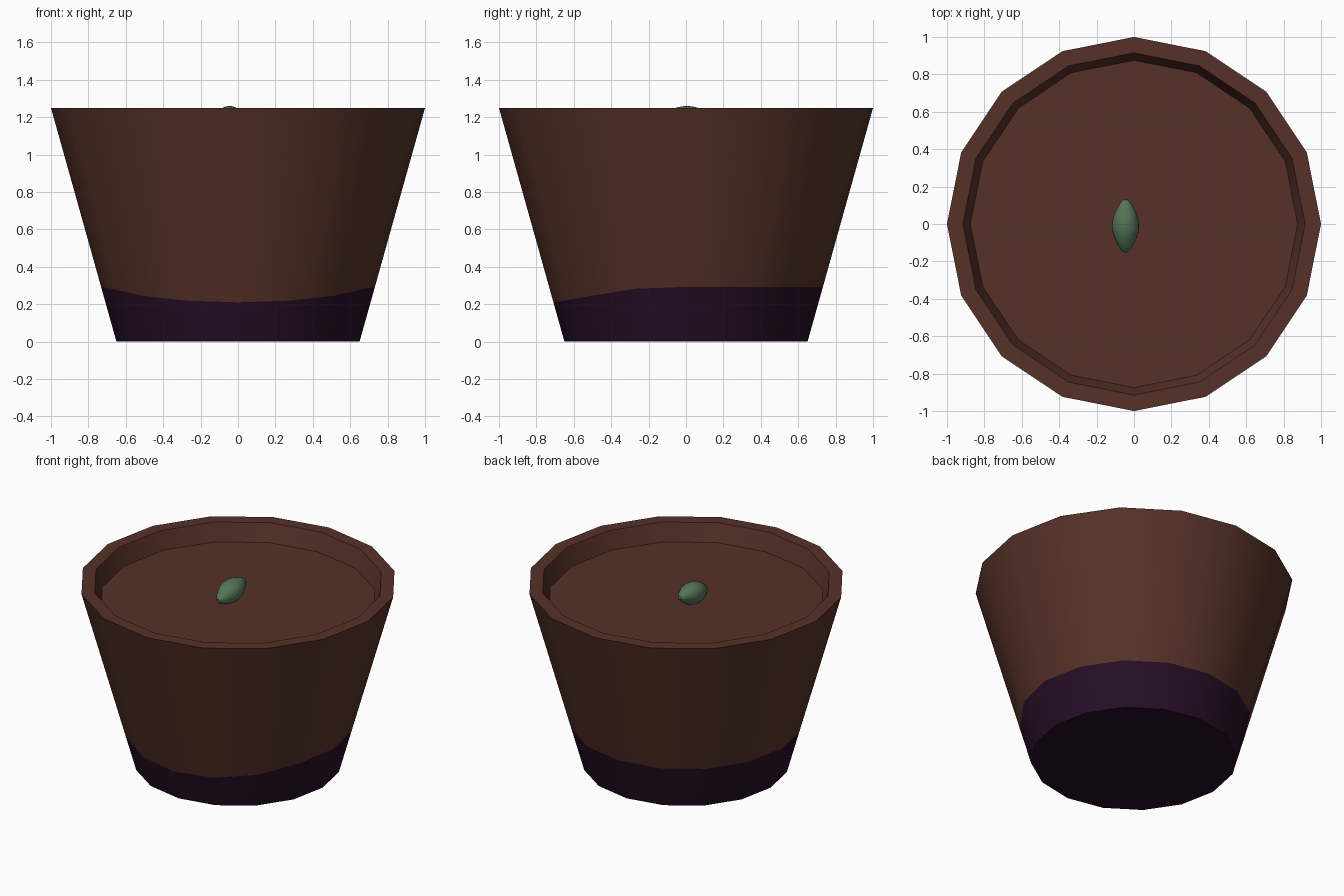
import bpy, math
from mathutils import Vector

if "Cube" in bpy.data.objects:
    bpy.data.objects.remove(bpy.data.objects["Cube"])

SIDES = 16


def material(name, rgb):
    m = bpy.data.materials.new(name)
    m.diffuse_color = (*rgb, 1)
    m.use_nodes = True
    m.node_tree.nodes["Principled BSDF"].inputs["Base Color"].default_value = m.diffuse_color
    return m


brown = material("dark_brown", (0.094, 0.031, 0.021))
purple = material("deep_purple", (0.019, 0.0044, 0.019))
green = material("leaf_green", (0.09, 0.18, 0.095))


def lathe(name, rings, sides, mats, cap_start, cap_end):
    """Join rings, each a function of angle giving a point."""
    verts, faces = [], []
    for ring in rings:
        verts += [ring(2 * math.pi * i / sides) for i in range(sides)]
    for k in range(len(rings) - 1):
        for i in range(sides):
            j = (i + 1) % sides
            faces.append((k * sides + i, k * sides + j,
                          (k + 1) * sides + j, (k + 1) * sides + i))
    if cap_start:
        faces.append(tuple(reversed(range(sides))))
    if cap_end:
        n = (len(rings) - 1) * sides
        faces.append(tuple(range(n, n + sides)))
    me = bpy.data.meshes.new(name)
    me.from_pydata(verts, [], faces)
    for m in mats:
        me.materials.append(m)
    ob = bpy.data.objects.new(name, me)
    bpy.context.collection.objects.link(ob)
    bpy.ops.object.select_all(action='DESELECT')
    ob.select_set(True)
    bpy.context.view_layer.objects.active = ob
    bpy.ops.object.shade_smooth_by_angle(angle=math.radians(35))
    return ob


def circle(r, z):
    return lambda a: (r * math.cos(a), r * math.sin(a), z)


def band_edge(a):
    # top of the purple band: level, dipping toward the front
    z = min(0.293, 0.21 + (0.71 * math.sin(a) + 0.71) * 0.165)
    r = 0.65 + 0.28 * z
    return (r * math.cos(a), r * math.sin(a), z)


SOIL_Z = 1.13

# Pot: tapered wall, purple base band, rim and inner wall
pot = lathe("pot", [circle(0.65, 0), band_edge, circle(1.0, 1.25),
                    circle(0.915, 1.25), circle(0.875, SOIL_Z)],
            SIDES, [brown, purple], True, False)
for p in pot.data.polygons:
    if p.index < SIDES or len(p.vertices) > 4:
        p.material_index = 1

# Soil surface
lathe("soil", [circle(0.02, SOIL_Z), circle(0.875, SOIL_Z)][::-1],
      SIDES, [brown], False, True)

# Seed: lemon-shaped, lying along y with its back end raised
profile = [(-0.142, 0.012), (-0.125, 0.028), (-0.10, 0.043), (-0.065, 0.060),
           (-0.03, 0.070), (0, 0.072), (0.03, 0.070), (0.065, 0.060),
           (0.10, 0.043), (0.125, 0.028), (0.142, 0.012)]
seed = lathe("seed", [circle(r, z) for z, r in profile], 20, [green], True, True)
seed.location = (-0.045, -0.01, 1.187)
seed.rotation_euler = (math.radians(-90 + 8), 0, 0)
